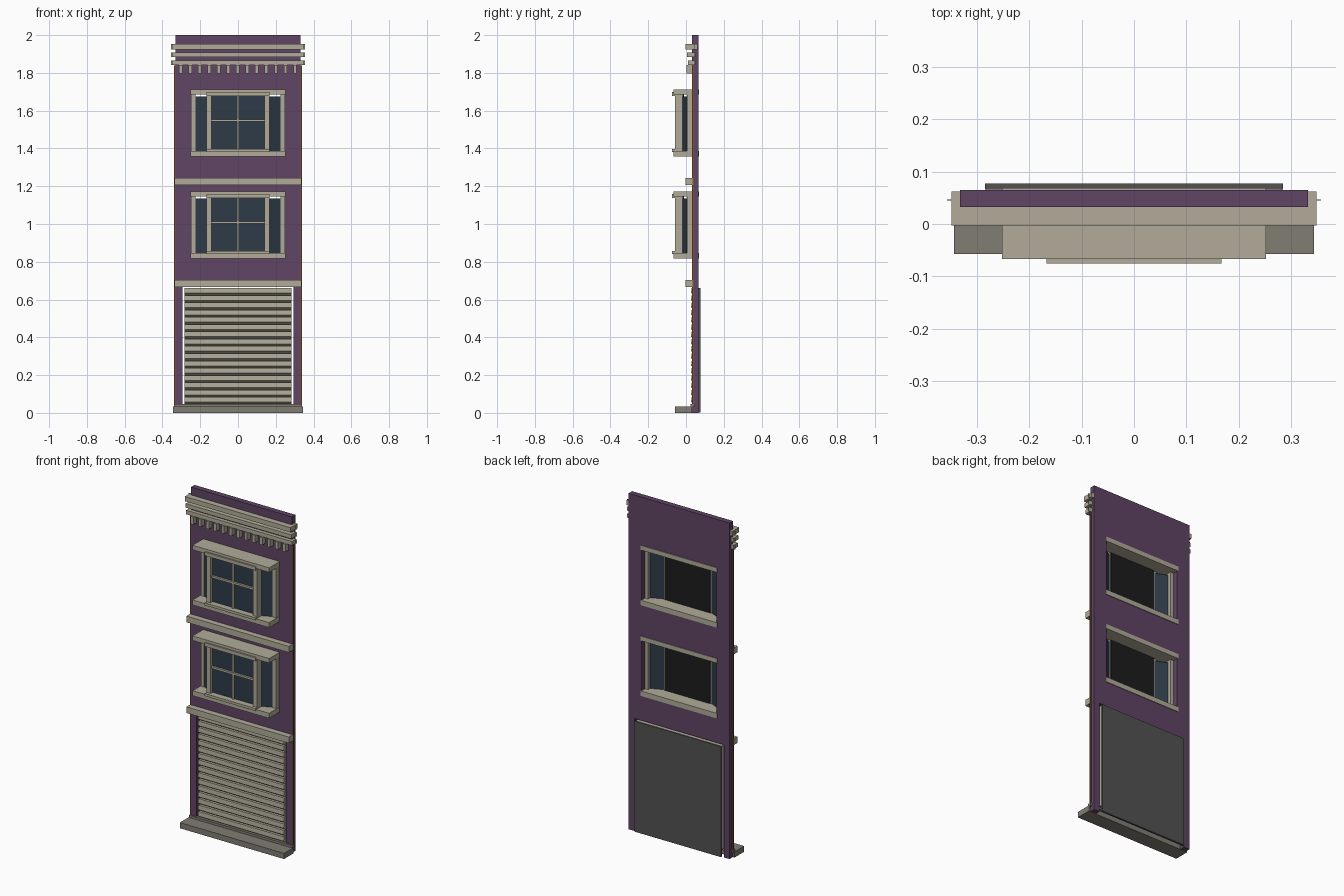
import bpy, bmesh

if "Cube" in bpy.data.objects:
    bpy.data.objects.remove(bpy.data.objects["Cube"])


def material(name, rgb):
    m = bpy.data.materials.new(name)
    m.diffuse_color = (*rgb, 1)
    m.use_nodes = True
    m.node_tree.nodes["Principled BSDF"].inputs["Base Color"].default_value = m.diffuse_color
    return m


PURPLE = material("purple_wall", (0.115, 0.058, 0.128))
STONE = material("pale_stone", (0.44, 0.41, 0.32))
STEP = material("step_stone", (0.22, 0.205, 0.175))
GLASS = material("dark_blue_glass", (0.027, 0.044, 0.064))
BLACK = material("black_backing", (0.012, 0.012, 0.012))
GREY = material("grey_door_back", (0.085, 0.085, 0.085))
BROWN = material("brown_edge", (0.20, 0.09, 0.04))


def finish(name, bm, mat):
    bmesh.ops.recalc_face_normals(bm, faces=bm.faces)
    me = bpy.data.meshes.new(name)
    bm.to_mesh(me)
    bm.free()
    me.materials.append(mat)
    ob = bpy.data.objects.new(name, me)
    bpy.context.collection.objects.link(ob)
    return ob


def box(name, x, y, z, mat):
    """Box from (min, max) pairs."""
    bm = bmesh.new()
    bmesh.ops.create_cube(bm, size=1)
    for v in bm.verts:
        v.co = [r[0] + (c + 0.5) * (r[1] - r[0]) for c, r in zip(v.co, (x, y, z))]
    return finish(name, bm, mat)


def prism(name, points, offset, mat):
    """Flat outline extruded along an offset."""
    bm = bmesh.new()
    f = bm.faces.new([bm.verts.new(p) for p in points])
    r = bmesh.ops.extrude_face_region(bm, geom=[f])
    bmesh.ops.translate(bm, vec=offset,
                        verts=[g for g in r["geom"] if isinstance(g, bmesh.types.BMVert)])
    return finish(name, bm, mat)


WINDOWS = (0.82, 1.36)      # bottom of each bay window
BAY_H = 0.353

# Wall with door and window openings
xs = [-0.332, -0.295, -0.247, 0.247, 0.295, 0.332]
zs = [0, 0.67] + [z for w in WINDOWS for z in (w, w + BAY_H)] + [2]
bm = bmesh.new()
grid = [[bm.verts.new((x, 0.032, z)) for x in xs] for z in zs]
for j in range(len(zs) - 1):
    for i in range(len(xs) - 1):
        door = j == 0 and 1 <= i <= 3
        window = j in (2, 4) and i == 2
        if not (door or window):
            bm.faces.new((grid[j][i], grid[j][i + 1], grid[j + 1][i + 1], grid[j + 1][i]))
bmesh.ops.delete(bm, geom=[v for v in bm.verts if not v.link_faces], context='VERTS')
r = bmesh.ops.extrude_face_region(bm, geom=bm.faces[:])
bmesh.ops.translate(bm, vec=(0, 0.033, 0),
                    verts=[g for g in r["geom"] if isinstance(g, bmesh.types.BMVert)])
bmesh.ops.dissolve_limit(bm, angle_limit=0.01, verts=bm.verts, edges=bm.edges)
finish("wall", bm, PURPLE)

# Thin brown edges beside the wall
for s in (-1, 1):
    box("wall_edge", sorted((s * 0.331, s * 0.339)), (0.034, 0.042), (0.03, 1.84), BROWN)

# Front step
box("front_step", (-0.343, 0.343), (-0.057, 0.033), (0, 0.034), STEP)
box("threshold", (-0.34, 0.34), (0.024, 0.045), (0.03, 0.048), STEP)

# Shutter slats: slanted lower lip and flat face
n, z0, pitch = 16, 0.045, 0.0385
for i in range(n):
    z = z0 + i * pitch
    prism("shutter_slat", [(-0.282, 0.044, z), (-0.282, 0.027, z + 0.012),
                           (-0.282, 0.029, z + pitch), (-0.282, 0.066, z + pitch),
                           (-0.282, 0.066, z)], (0.564, 0, 0), STONE)
box("shutter_back", (-0.284, 0.284), (0.0655, 0.077), (0.003, 0.661), GREY)

# Belt courses between the storeys
for z in (0.667, 1.207):
    box("belt_course", (-0.337, 0.337), (-0.003, 0.034), (z, z + 0.037), STONE)

# Cornice strips, with thin end plates, and dentils below
for za, zb, y in ((1.925, 1.953, -0.003), (1.884, 1.908, 0.004), (1.842, 1.866, 0.01)):
    box("cornice_strip", (-0.348, 0.348), (y, 0.062 if y < 0 else 0.05), (za, zb), STONE)
    box("cornice_end", (-0.356, 0.356), (0.045, 0.047), (za, zb), STONE)
for i in range(13):
    x = -0.304 + i * 0.0505
    box("dentil", (x - 0.009, x + 0.009), (0.002, 0.033), (1.797, 1.842), STONE)

# Bay windows
for w in WINDOWS:
    lo, hi = w + 0.027, w + BAY_H - 0.027
    box("bay_sill", (-0.252, 0.252), (-0.067, 0.069), (w - 0.003, lo), STONE)
    box("bay_head", (-0.252, 0.252), (-0.067, 0.069), (hi, w + BAY_H), STONE)
    box("front_head_trim", (-0.167, 0.167), (-0.075, -0.03), (hi - 0.009, hi + 0.012), STONE)
    box("front_sill_trim", (-0.167, 0.167), (-0.075, -0.03), (lo - 0.006, lo + 0.009), STONE)
    for s in (-1, 1):
        box("front_post", sorted((s * 0.14, s * 0.167)), (-0.058, -0.016), (lo, hi), STONE)
        box("wall_post", sorted((s * 0.226, s * 0.248)), (0.004, 0.034), (lo, hi), STONE)
        prism("side_glass", [(s * 0.157, -0.022, lo), (s * 0.236, 0.012, lo),
                             (s * 0.236, 0.018, lo), (s * 0.157, -0.016, lo)],
              (0, 0, hi - lo - 0.011), GLASS)
    box("front_glass", (-0.141, 0.141), (-0.038, -0.03), (lo, hi), GLASS)
    box("glass_backing", (-0.15, 0.15), (-0.015, -0.011), (lo, hi), BLACK)
    mid = (lo + hi) / 2 + 0.012
    box("cross_bar", (-0.141, 0.141), (-0.05, -0.036), (mid - 0.006, mid + 0.006), STONE)
    box("upright_bar", (-0.005, 0.005), (-0.047, -0.036), (lo, hi), STONE)
